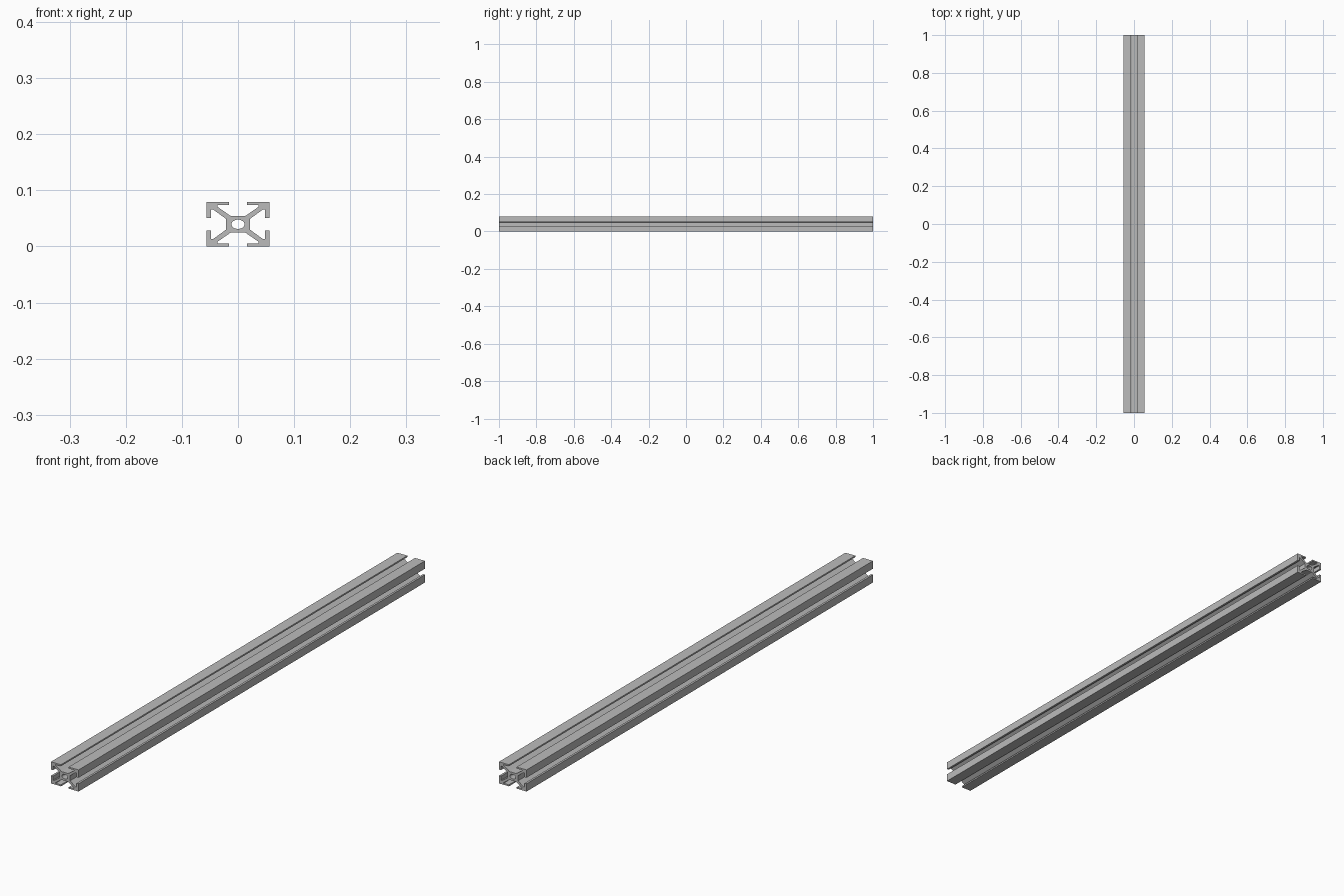
import bpy
import bmesh
from math import cos, sin, tau, radians
from mathutils import Vector

cube = bpy.data.objects.get("Cube")
if cube:
    bpy.data.objects.remove(cube, do_unlink=True)

HALF_WIDTH, HALF_HEIGHT, LENGTH = 0.0557, 0.0395, 2.0

# Aluminium colour
metal = bpy.data.materials.new("brushed_grey")
metal.use_nodes = True
grey = (0.5, 0.5, 0.5, 1)
metal.diffuse_color = grey
metal.node_tree.nodes["Principled BSDF"].inputs["Base Color"].default_value = grey

# Half of one corner of the section: core, diagonal web, lip, outer corner
half_corner = [(0.38, 0.24), (0.79, 0.66), (0.86, 0.66), (0.86, 0.28), (1, 0.28)]
corner = half_corner + [(1, 1)] + [(v, u) for u, v in reversed(half_corner)]

# Turn the corner four times for the whole outline
outline = []
for turn in range(4):
    outline += corner
    corner = [(-v, u) for u, v in corner]

# Round bore, stretched with the section
BORE_SIDES = 32
bore = [(0.21 * cos(tau * i / BORE_SIDES), 0.21 * sin(tau * i / BORE_SIDES))
        for i in range(BORE_SIDES)]


def add_loop(bm, points):
    """Closed ring of edges on the front end of the bar."""
    verts = [bm.verts.new((u * HALF_WIDTH, -LENGTH / 2, HALF_HEIGHT * (1 + v)))
             for u, v in points]
    return [bm.edges.new((a, b)) for a, b in zip(verts, verts[1:] + verts[:1])]


# Slotted bar: fill the section, then extrude it along y
bm = bmesh.new()
edges = add_loop(bm, outline) + add_loop(bm, bore)
bmesh.ops.triangle_fill(bm, edges=edges, use_beauty=True, normal=Vector((0, -1, 0)))
result = bmesh.ops.extrude_face_region(bm, geom=bm.faces[:], use_keep_orig=True)
end = [g for g in result["geom"] if isinstance(g, bmesh.types.BMVert)]
bmesh.ops.translate(bm, verts=end, vec=(0, LENGTH, 0))
bmesh.ops.recalc_face_normals(bm, faces=bm.faces[:])

mesh = bpy.data.meshes.new("slotted_bar")
bm.to_mesh(mesh)
bm.free()
mesh.materials.append(metal)
bar = bpy.data.objects.new("slotted_bar", mesh)
bpy.context.collection.objects.link(bar)

# Smooth bore, sharp profile edges
bpy.ops.object.select_all(action="DESELECT")
bar.select_set(True)
bpy.context.view_layer.objects.active = bar
bpy.ops.object.shade_smooth_by_angle(angle=radians(30))
